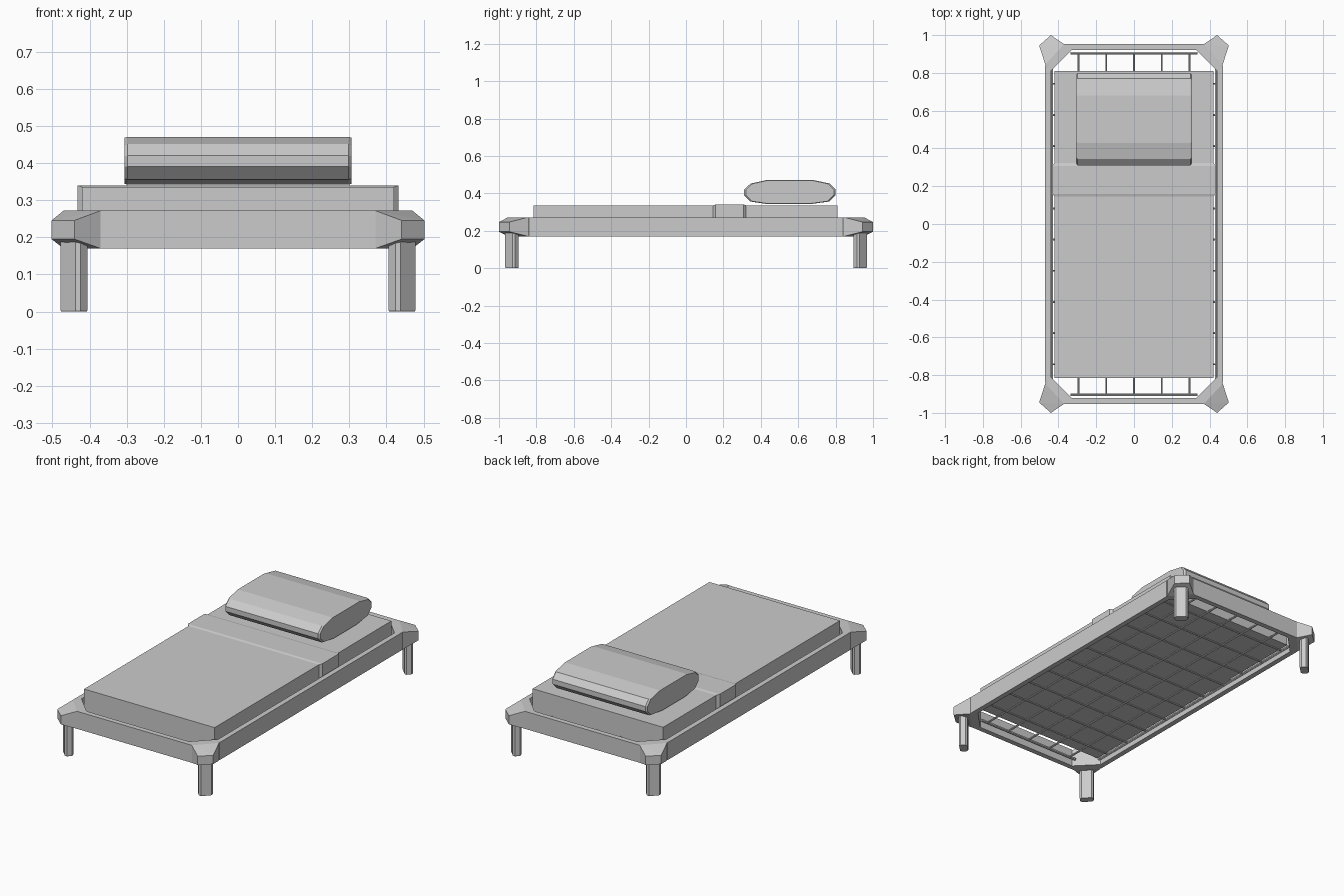
import bpy, bmesh, math
from mathutils import Vector

if "Cube" in bpy.data.objects:
    bpy.data.objects.remove(bpy.data.objects["Cube"])


def finish(name, bm):
    bmesh.ops.recalc_face_normals(bm, faces=bm.faces)
    me = bpy.data.meshes.new(name)
    bm.to_mesh(me)
    bm.free()
    ob = bpy.data.objects.new(name, me)
    bpy.context.collection.objects.link(ob)
    return ob


def box(bm, x0, x1, y0, y1, z0, z1):
    vs = bmesh.ops.create_cube(bm, size=1)["verts"]
    for v in vs:
        v.co = Vector((x1 if v.co.x > 0 else x0, y1 if v.co.y > 0 else y0, z1 if v.co.z > 0 else z0))


def loft(bm, rings):
    loops = [[bm.verts.new(p) for p in ring] for ring in rings]
    n = len(loops[0])
    for a, b in zip(loops, loops[1:]):
        for i in range(n):
            bm.faces.new((a[i], a[(i + 1) % n], b[(i + 1) % n], b[i]))
    bm.faces.new(loops[0])
    bm.faces.new(loops[-1])


def wire(bm, a, b, r=0.006, n=6):
    a, b = Vector(a), Vector(b)
    side = (b - a).normalized().cross(Vector((0, 0, 1)))
    ring = [r * (math.cos(t) * side + math.sin(t) * Vector((0, 0, 1)))
            for t in (2 * math.pi * (k + 0.5) / n for k in range(n))]
    loft(bm, [[p + q for q in ring] for p in (a, b)])


CORNERS = [(sx, sy) for sx in (-1, 1) for sy in (-1, 1)]
Z0, Z1 = 0.17, 0.272
BASE = 0.205  # underside of the mattress

# side and end rails
bm = bmesh.new()
for s in (-1, 1):
    xs = sorted((s * 0.44, s * 0.47))
    ys = sorted((s * 0.922, s * 0.952))
    box(bm, *xs, -0.84, 0.84, Z0, Z1)
    box(bm, -0.37, 0.37, *ys, Z0, Z1)
finish("frame_rails", bm)

# flared corner blocks
for i, (sx, sy) in enumerate(CORNERS):
    bm = bmesh.new()
    full = [(0.37, 0.952), (0.47, 0.845), (0.44, 0.81), (0.33, 0.922)]
    tips = [(0.44, 1.0), (0.502, 0.945)]
    pts = [(x, y, z) for x, y in full for z in (Z0, Z1)]
    pts += [(x, y, z) for x, y in tips for z in (0.195, 0.246)]
    vs = [bm.verts.new((x * sx, y * sy, z)) for x, y, z in pts]
    bmesh.ops.convex_hull(bm, input=vs)
    bmesh.ops.dissolve_limit(bm, angle_limit=0.02, verts=bm.verts, edges=bm.edges)
    finish(f"corner_block_{i + 1}", bm)

# diagonal legs with chamfered upright edges
for i, (sx, sy) in enumerate(CORNERS):
    bm = bmesh.new()
    w, d, c = 0.038, 0.023, 0.01
    ring = [(w, d - c), (w - c, d), (c - w, d), (-w, d - c), (-w, c - d), (c - w, -d), (w - c, -d), (w, c - d)]
    loft(bm, [[(x * k, y * k, z) for x, y in ring] for z, k in ((0, 0.95), (0.004, 1), (0.21, 1))])
    leg = finish(f"leg_{i + 1}", bm)
    leg.location = (sx * 0.442, sy * 0.931, 0)
    leg.rotation_euler.z = -sx * sy * math.pi / 4

# wire mesh base with its end bars
bm = bmesh.new()
for i in range(5):
    x = (i - 2) * 0.147
    wire(bm, (x, -0.905, BASE), (x, 0.905, BASE))
for i in range(10):
    y = (i - 4.5) * 0.165
    wire(bm, (-0.442, y, BASE), (0.442, y, BASE))
for s in (-1, 1):
    wire(bm, (-0.335, s * 0.903, BASE), (0.335, s * 0.903, BASE), 0.008)
    wire(bm, (s * 0.437, -0.82, BASE), (s * 0.437, 0.82, BASE), 0.008)
finish("wire_base", bm)

# mattress
bm = bmesh.new()
box(bm, -0.42, 0.42, -0.815, 0.81, BASE, 0.336)
finish("mattress", bm)

# folded blanket band around the mattress
bm = bmesh.new()
loft(bm, [[(x, y, z) for x, z in ((-w, BASE), (w, BASE), (w, t), (-w, t))]
          for y, w, t in ((0.145, 0.42, 0.336), (0.158, 0.433, 0.340),
                          (0.308, 0.433, 0.340), (0.322, 0.42, 0.336))])
finish("blanket_band", bm)

# pillow
profile = [(0.31, 0.420), (0.31, 0.391), (0.345, 0.356), (0.44, 0.342), (0.66, 0.342), (0.765, 0.356),
           (0.80, 0.391), (0.80, 0.420), (0.77, 0.452), (0.68, 0.471), (0.43, 0.471), (0.345, 0.452)]
bm = bmesh.new()
cy, cz = 0.555, 0.406
loft(bm, [[(x, cy + (y - cy) * k, cz + (z - cz) * k) for y, z in profile]
          for x, k in ((-0.306, 0.96), (-0.298, 1), (0.298, 1), (0.306, 0.96))])
finish("pillow", bm)
